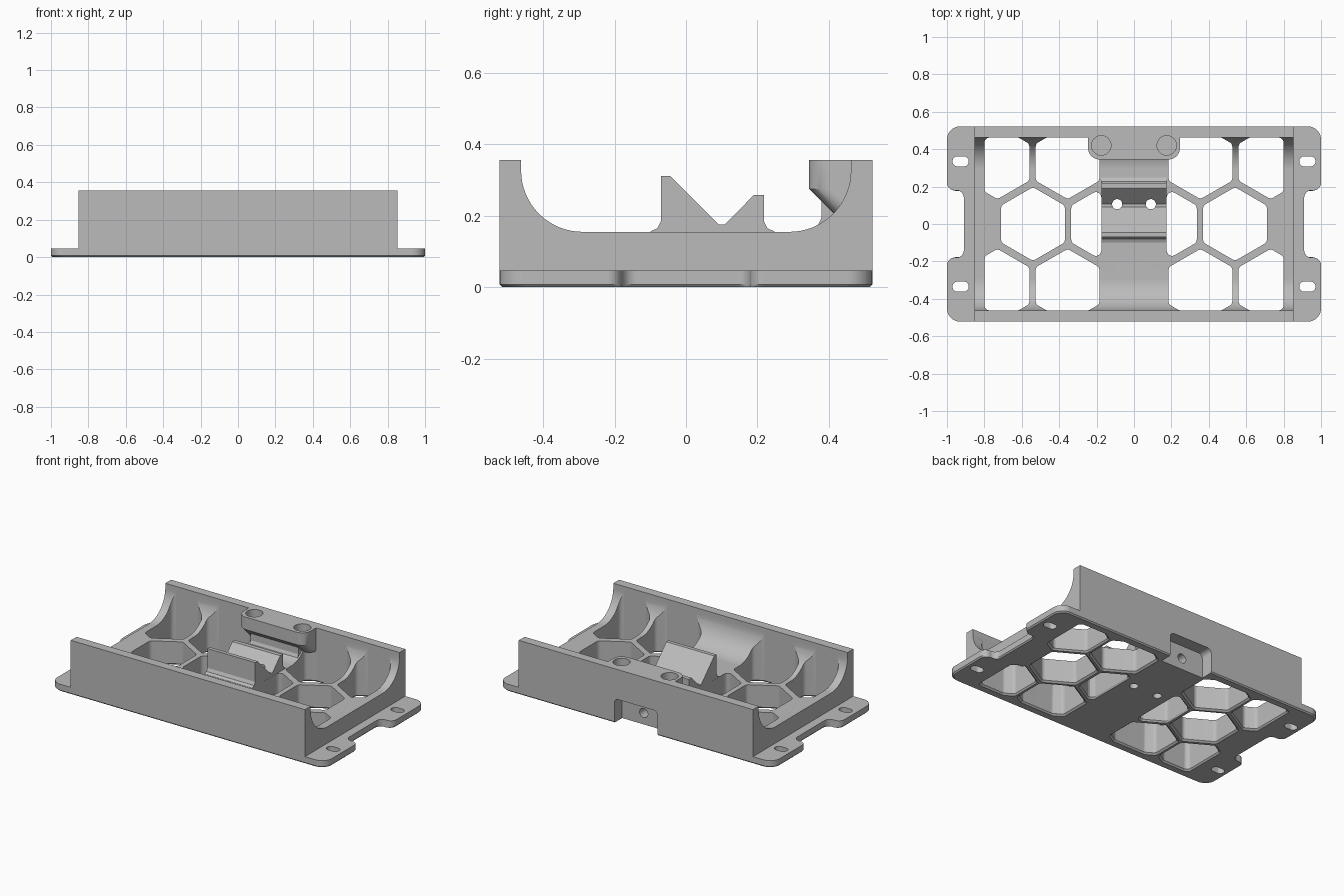
import bpy, bmesh, math
from mathutils import Vector

cube = bpy.data.objects.get("Cube")
if cube:
    bpy.data.objects.remove(cube, do_unlink=True)

grey = bpy.data.materials.new("neutral grey plastic")
grey.use_nodes = True
colour = (0.5, 0.5, 0.5, 1)
grey.diffuse_color = colour
grey.node_tree.nodes["Principled BSDF"].inputs["Base Color"].default_value = colour


def add_loft(bm, rings):
    """Skin matching rings of points and cap both ends."""
    loops = [[bm.verts.new(p) for p in ring] for ring in rings]
    for low, high in zip(loops, loops[1:]):
        for i in range(len(low)):
            j = (i + 1) % len(low)
            bm.faces.new((low[i], low[j], high[j], high[i]))
    bm.faces.new(loops[0][::-1])
    bm.faces.new(loops[-1])


def make(name, *lofts):
    bm = bmesh.new()
    for rings in lofts:
        add_loft(bm, rings)
    bmesh.ops.recalc_face_normals(bm, faces=bm.faces)
    mesh = bpy.data.meshes.new(name)
    bm.to_mesh(mesh)
    bm.free()
    mesh.materials.append(grey)
    obj = bpy.data.objects.new(name, mesh)
    bpy.context.collection.objects.link(obj)
    return obj


def upright(outline, low, high):
    return [[(x, y, z) for x, y in outline] for z in (low, high)]


def along_x(profile, half):
    return [[(x, y, z) for y, z in profile] for x in (-half, half)]


def along_y(profile, start, end):
    return [[(x, y, z) for x, z in profile] for y in (start, end)]


def rect(x0, x1, y0, y1):
    return [(x0, y0), (x1, y0), (x1, y1), (x0, y1)]


def circle(cx, cy, r, n=32):
    return [(cx + r * math.cos(math.tau * i / n), cy + r * math.sin(math.tau * i / n))
            for i in range(n)]


def rounded(points, radii, steps=8):
    """Replace each corner by an arc; a zero radius keeps it sharp."""
    result = []
    for i, point in enumerate(points):
        r = radii[i] if isinstance(radii, (list, tuple)) else radii
        p = Vector(point)
        a, b = Vector(points[i - 1]) - p, Vector(points[(i + 1) % len(points)]) - p
        if r == 0:
            result.append(tuple(p))
            continue
        half = a.angle(b) / 2
        t = min(r / math.tan(half), 0.48 * a.length, 0.48 * b.length)
        r = t * math.tan(half)
        a.normalize()
        b.normalize()
        centre = p + (a + b).normalized() * (r / math.sin(half))
        start, end = p + a * t - centre, p + b * t - centre
        for k in range(steps + 1):
            result.append(tuple(centre + start.lerp(end, k / steps).normalized() * r))
    return result


def clip(points, axis, limit, sign):
    """Keep the part of a convex outline on one side of a line."""
    kept = []
    for i, q in enumerate(points):
        p = points[i - 1]
        dp, dq = (limit - p[axis]) * sign, (limit - q[axis]) * sign
        if dp * dq < 0:
            kept.append(tuple(Vector(p).lerp(Vector(q), dp / (dp - dq))))
        if dq >= 0:
            kept.append(q)
    return kept


def combine(target, other, operation):
    mod = target.modifiers.new(other.name, 'BOOLEAN')
    mod.object, mod.operation, mod.solver = other, operation, 'EXACT'
    bpy.context.view_layer.objects.active = target
    bpy.ops.object.modifier_apply(modifier=mod.name)
    bpy.data.objects.remove(other, do_unlink=True)


DEPTH, TOP, FLOOR, WALL = 0.522, 0.357, 0.155, 0.462
STRIP = 0.175

# Trough body with curved inner walls
R = 0.172
arc = [(-WALL + R - R * math.cos(t), FLOOR + R - R * math.sin(t))
       for t in (math.pi / 2 * k / 16 for k in range(17))]
half_profile = [(-DEPTH, 0.03), (-DEPTH, TOP), (-WALL, TOP)] + arc
profile = half_profile + [(-y, z) for y, z in reversed(half_profile)]
body = make("tray_body", along_x(profile, 0.853))

# Base plate with mounting ears and a slightly chamfered underside
side = [(1, -DEPTH), (1, -0.18), (0.91, -0.18), (0.91, 0.18), (1, 0.18), (1, DEPTH)]
radii = [0.07, 0.04, 0.04, 0.04, 0.04, 0.07]
outline = rounded(side + [(-x, -y) for x, y in side], radii * 2)
chamfer = [(x * 0.992, y * 0.985, 0) for x, y in outline]
base = make("base_plate", [chamfer] + upright(outline, 0.008, 0.047))
combine(body, base, 'UNION')

# Honeycomb openings, flared at the underside
hexes = []
for sx in (-1, 1):
    for cx, cy in ((0.54, 0), (0.165, 0), (0.73, 0.33), (0.355, 0.33),
                   (0.73, -0.33), (0.355, -0.33)):
        cell = [(sx * cx + 0.197 * math.sin(math.pi / 3 * k),
                 cy + 0.197 * math.cos(math.pi / 3 * k)) for k in range(6)]
        for axis, limit, sign in ((0, sx * STRIP, -sx), (0, sx * 0.8, sx),
                                  (1, WALL, 1), (1, -WALL, -1)):
            cell = clip(cell, axis, limit, sign)
        cell = rounded(cell, 0.028, 5)
        mx = sum(p[0] for p in cell) / len(cell)
        my = sum(p[1] for p in cell) / len(cell)
        flare = [(mx + (x - mx) * 1.14, my + (y - my) * 1.14, -0.01) for x, y in cell]
        hexes.append([flare] + upright(cell, 0.01, 0.5))
combine(body, make("honeycomb_cutter", *hexes), 'DIFFERENCE')

# V-shaped cradle on the centre strip
cradle = [(-0.1, 0.1), (-0.1, 0.156), (-0.08, 0.165), (-0.07, 0.185), (-0.07, 0.312),
          (-0.045, 0.312), (0.092, 0.175), (0.108, 0.175), (0.19, 0.258), (0.218, 0.258),
          (0.218, 0.185), (0.228, 0.165), (0.248, 0.156), (0.248, 0.1)]
combine(body, make("cradle", along_x(cradle, STRIP - 0.0005)), 'UNION')

# Screw boss on the back wall with a sloping underside
boss = rounded([(-0.245, 0.515), (-0.245, 0.345), (0.245, 0.345), (0.245, 0.515)],
               [0, 0.06, 0.06, 0])
slope = [(x, y if y > 0.5 else y + 0.075, 0.2) for x, y in boss]
combine(body, make("screw_boss", [slope] + upright(boss, 0.275, TOP)), 'UNION')

# Support below the boss
support = [(0.33, 0.1), (0.33, 0.156), (0.35, 0.161), (0.37, 0.174), (0.38, 0.195),
           (0.38, 0.3), (0.5, 0.3), (0.5, 0.1)]
combine(body, make("boss_support", along_x(support, STRIP - 0.0005)), 'UNION')

# Notch in the back wall, open at the bottom
notch = rounded([(-0.157, -0.1), (0.157, -0.1), (0.157, 0.16), (-0.157, 0.16)],
                [0, 0, 0.03, 0.03])
combine(body, make("notch_cutter", along_y(notch, 0.44, 0.6)), 'DIFFERENCE')

# Round holes and mounting slots
holes = [along_y(circle(0, 0.075, 0.03), 0.25, 0.5)]
for sx in (-1, 1):
    holes.append(upright(circle(sx * STRIP, 0.42, 0.052), 0.26, 0.5))
    holes.append(upright(circle(sx * 0.09, 0.106, 0.027), -0.1, 0.5))
    for sy in (-1, 1):
        cx, cy = sx * 0.927, sy * 0.335
        slot = rounded(rect(cx - 0.043, cx + 0.043, cy - 0.027, cy + 0.027), 0.0255)
        holes.append(upright(slot, -0.1, 0.1))
combine(body, make("hole_cutter", *holes), 'DIFFERENCE')

# Smooth curved surfaces while keeping crisp edges
bpy.ops.object.select_all(action='DESELECT')
body.select_set(True)
bpy.context.view_layer.objects.active = body
bpy.ops.object.shade_smooth_by_angle(angle=math.radians(25))
weighted = body.modifiers.new("clean_shading", 'WEIGHTED_NORMAL')
weighted.keep_sharp = True
